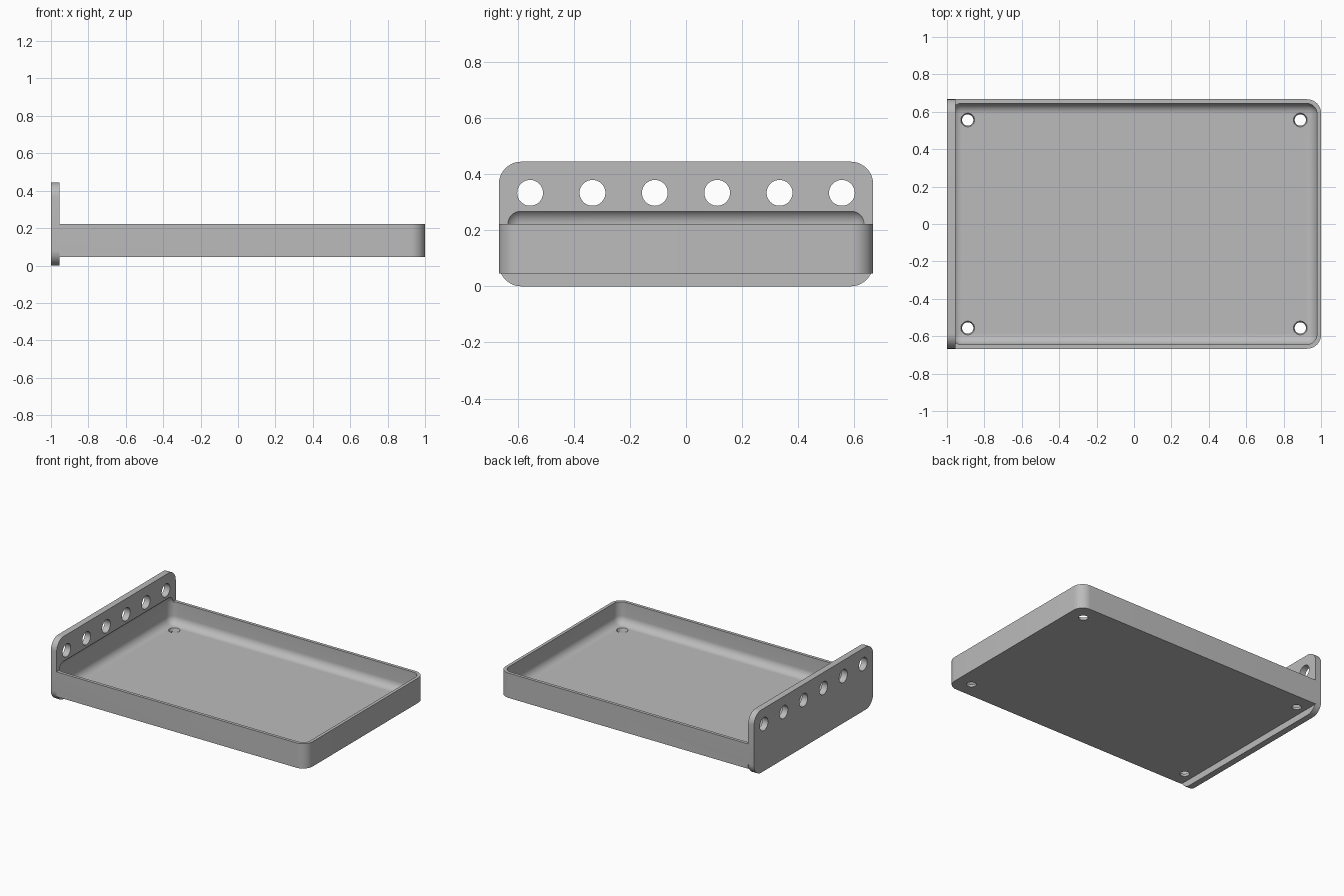
import bpy, bmesh
from math import radians, pi
from mathutils import Matrix

if "Cube" in bpy.data.objects:
    bpy.data.objects.remove(bpy.data.objects["Cube"], do_unlink=True)

grey = bpy.data.materials.new("plain grey")
grey.use_nodes = True
colour = (0.5, 0.5, 0.5, 1)
grey.diffuse_color = colour
grey.node_tree.nodes["Principled BSDF"].inputs["Base Color"].default_value = colour


def finish(name, bm):
    mesh = bpy.data.meshes.new(name)
    bm.normal_update()
    bm.to_mesh(mesh)
    bm.free()
    mesh.materials.append(grey)
    ob = bpy.data.objects.new(name, mesh)
    bpy.context.collection.objects.link(ob)
    return ob


def box(name, low, high, radius, pick, segments=10):
    """Box between two corners; the edges chosen by pick are rounded."""
    bm = bmesh.new()
    bmesh.ops.create_cube(bm, size=1)
    for v in bm.verts:
        v.co = [h if c > 0 else l for c, l, h in zip(v.co, low, high)]
    edges = [e for e in bm.edges if pick(*e.verts)]
    bmesh.ops.bevel(bm, geom=edges, offset=radius, segments=segments,
                    profile=0.5, affect='EDGES', clamp_overlap=True)
    return finish(name, bm)


def drill(name, places, r_low, r_high, depth, turn=Matrix()):
    """One cutter holding a round drill at each place."""
    bm = bmesh.new()
    for p in places:
        bmesh.ops.create_cone(bm, cap_ends=True, segments=40, radius1=r_low,
                              radius2=r_high, depth=depth,
                              matrix=Matrix.Translation(p) @ turn)
    return finish(name, bm)


def boolean(target, tool, operation):
    mod = target.modifiers.new(tool.name, 'BOOLEAN')
    mod.operation, mod.object, mod.solver = operation, tool, 'EXACT'
    bpy.context.view_layer.objects.active = target
    bpy.ops.object.modifier_apply(modifier=mod.name)
    bpy.data.objects.remove(tool, do_unlink=True)


W = 0.667          # half width
PX = -0.955        # inner face of the end plate
BASE, RIM, FLOOR = 0.046, 0.222, 0.068

# Tray block with its two free corners rounded
tray = box("tray_with_end_plate", (PX, -W, BASE), (1, W, RIM), 0.075,
           lambda a, b: a.co.x > 0 and b.co.x > 0 and abs(a.co.z - b.co.z) > 0.01)

# Upright end plate with rounded corners
plate = box("end_plate", (-1, -W, 0), (PX, W, 0.444), 0.08,
            lambda a, b: abs(a.co.x - b.co.x) > 0.01)
boolean(tray, plate, 'UNION')

# Hollow, fully rounded, reaching slightly into the plate
hollow = box("hollow_cutter", (-0.978, -0.645, FLOOR), (0.978, 0.645, 0.278),
             0.0556, lambda a, b: True)
boolean(tray, hollow, 'DIFFERENCE')

# Row of six holes through the plate
row = [(-0.98, (i - 2.5) * 0.2222, 0.333) for i in range(6)]
boolean(tray, drill("plate_hole_cutter", row, 0.046, 0.046, 0.2,
                    Matrix.Rotation(pi / 2, 4, 'Y')), 'DIFFERENCE')

# Four tapered holes through the floor
mid = (BASE + FLOOR) / 2
corners = [(sx * 0.889, sy * 0.556, mid) for sx in (-1, 1) for sy in (-1, 1)]
boolean(tray, drill("floor_hole_cutter", corners, 0.029, 0.038, 0.03), 'DIFFERENCE')

bpy.ops.object.select_all(action='DESELECT')
tray.select_set(True)
bpy.context.view_layer.objects.active = tray
bpy.ops.object.shade_smooth_by_angle(angle=radians(30))
